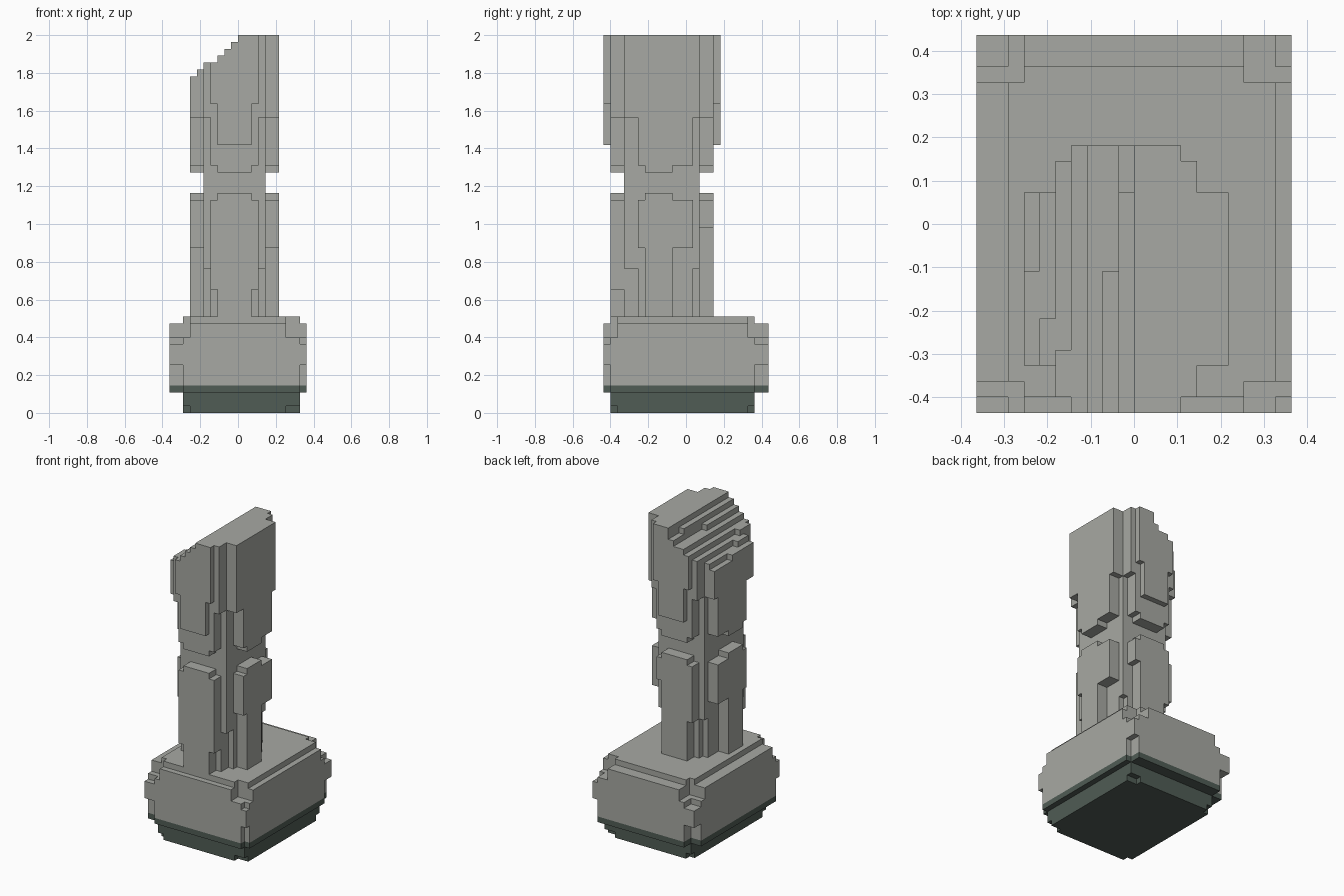
import bpy, bmesh

if "Cube" in bpy.data.objects:
    bpy.data.objects.remove(bpy.data.objects["Cube"])

U = 2 / 55  # edge length of one block


def material(name, rgb):
    m = bpy.data.materials.new(name)
    m.diffuse_color = (*rgb, 1)
    m.use_nodes = True
    m.node_tree.nodes["Principled BSDF"].inputs["Base Color"].default_value = m.diffuse_color
    return m


STONE = material("grey stone", (0.386, 0.397, 0.366))
DARK = material("dark green stone", (0.080, 0.107, 0.090))

owner = {}  # block cell -> part name


def fill(part, x, y, z):
    for i in range(*x):
        for j in range(*y):
            for k in range(*z):
                owner.setdefault((i, j, k), part)


def cut(test):
    for c in [c for c in owner if test(*c)]:
        del owner[c]


def outside(i, j, x, y):
    """True where a cell lies past both ranges, i.e. in a corner."""
    return not x[0] <= i < x[1] and not y[0] <= j < y[1]


# Plinth: dark foot, wide body, slightly inset top
fill("plinth_foot", (-8, 9), (-11, 10), (0, 3))
fill("plinth_foot", (-10, 10), (-12, 12), (3, 4))
fill("plinth_body", (-10, 10), (-12, 12), (4, 13))
fill("plinth_body", (-8, 9), (-11, 10), (13, 14))
# Worn plinth corners
cut(lambda i, j, k: (k < 1 or k >= 11) and outside(i, j, (-7, 7), (-10, 9)))
cut(lambda i, j, k: (3 <= k < 7 or k >= 10) and outside(i, j, (-8, 9), (-11, 10)))

# Lower shaft: stepped cross-shaped section that widens upwards
s = "lower_shaft"
fill(s, (-7, 6), (-6, -2), (14, 32))
fill(s, (-7, 6), (-7, 1), (24, 31))
fill(s, (-5, 4), (-7, 1), (14, 21))
fill(s, (-5, 4), (-9, 2), (21, 32))
fill(s, (-4, 3), (-9, 2), (14, 21))
fill(s, (-3, 2), (-11, 4), (14, 32))
fill(s, (-4, 3), (-11, -9), (18, 31))
fill(s, (-4, 2), (2, 4), (21, 31))
fill(s, (-4, 3), (2, 4), (27, 31))

# Neck groove
fill("neck", (-5, 4), (-9, 2), (32, 35))

# Upper shaft: same section, with raised front and back panels
s = "upper_shaft"
fill(s, (-7, 6), (-6, -2), (35, 36))
fill(s, (-3, 2), (-11, 4), (35, 36))
fill(s, (-5, 4), (-9, 2), (35, 43))
fill(s, (-7, 6), (-7, 1), (36, 43))
fill(s, (-4, 3), (-11, 4), (36, 43))
fill(s, (-7, 6), (-9, 2), (43, 55))
fill(s, (-5, 4), (-11, 4), (43, 55))
fill(s, (-3, 2), (-12, 5), (39, 55))
fill(s, (-4, 3), (-12, 5), (45, 55))

# Broken slanted top: column -> (height, y beyond which it is one block lower)
BREAK = {-7: (49, -3), -6: (50, -6), -5: (51, -8), -4: (51, 9),
         -3: (52, 9), -2: (53, -3), -1: (54, 2)}


def above_break(i, j, k):
    h, edge = BREAK.get(i, (55, 9))
    return k >= 40 and k >= h - (j >= edge)


cut(above_break)

# Corner offsets of the face on each side of a block
SIDES = {
    (1, 0, 0): ((1, 0, 0), (1, 1, 0), (1, 1, 1), (1, 0, 1)),
    (-1, 0, 0): ((0, 0, 0), (0, 0, 1), (0, 1, 1), (0, 1, 0)),
    (0, 1, 0): ((0, 1, 0), (0, 1, 1), (1, 1, 1), (1, 1, 0)),
    (0, -1, 0): ((0, 0, 0), (1, 0, 0), (1, 0, 1), (0, 0, 1)),
    (0, 0, 1): ((0, 0, 1), (1, 0, 1), (1, 1, 1), (0, 1, 1)),
    (0, 0, -1): ((0, 0, 0), (0, 1, 0), (1, 1, 0), (1, 0, 0)),
}


def build(part, mat):
    """Make a mesh of the exposed block faces of one part."""
    bm = bmesh.new()
    verts = {}

    def vert(p):
        if p not in verts:
            verts[p] = bm.verts.new([c * U for c in p])
        return verts[p]

    for cell, name in owner.items():
        if name != part:
            continue
        for d, corners in SIDES.items():
            if tuple(a + b for a, b in zip(cell, d)) not in owner:
                bm.faces.new([vert(tuple(a + b for a, b in zip(cell, c)))
                              for c in corners])
    bmesh.ops.dissolve_limit(bm, angle_limit=0.01, verts=bm.verts[:],
                             edges=bm.edges[:])
    bmesh.ops.triangulate(bm, faces=[f for f in bm.faces if len(f.verts) > 4])
    me = bpy.data.meshes.new(part)
    bm.to_mesh(me)
    bm.free()
    me.materials.append(mat)
    bpy.context.collection.objects.link(bpy.data.objects.new(part, me))


build("plinth_foot", DARK)
for part in ("plinth_body", "lower_shaft", "neck", "upper_shaft"):
    build(part, STONE)
